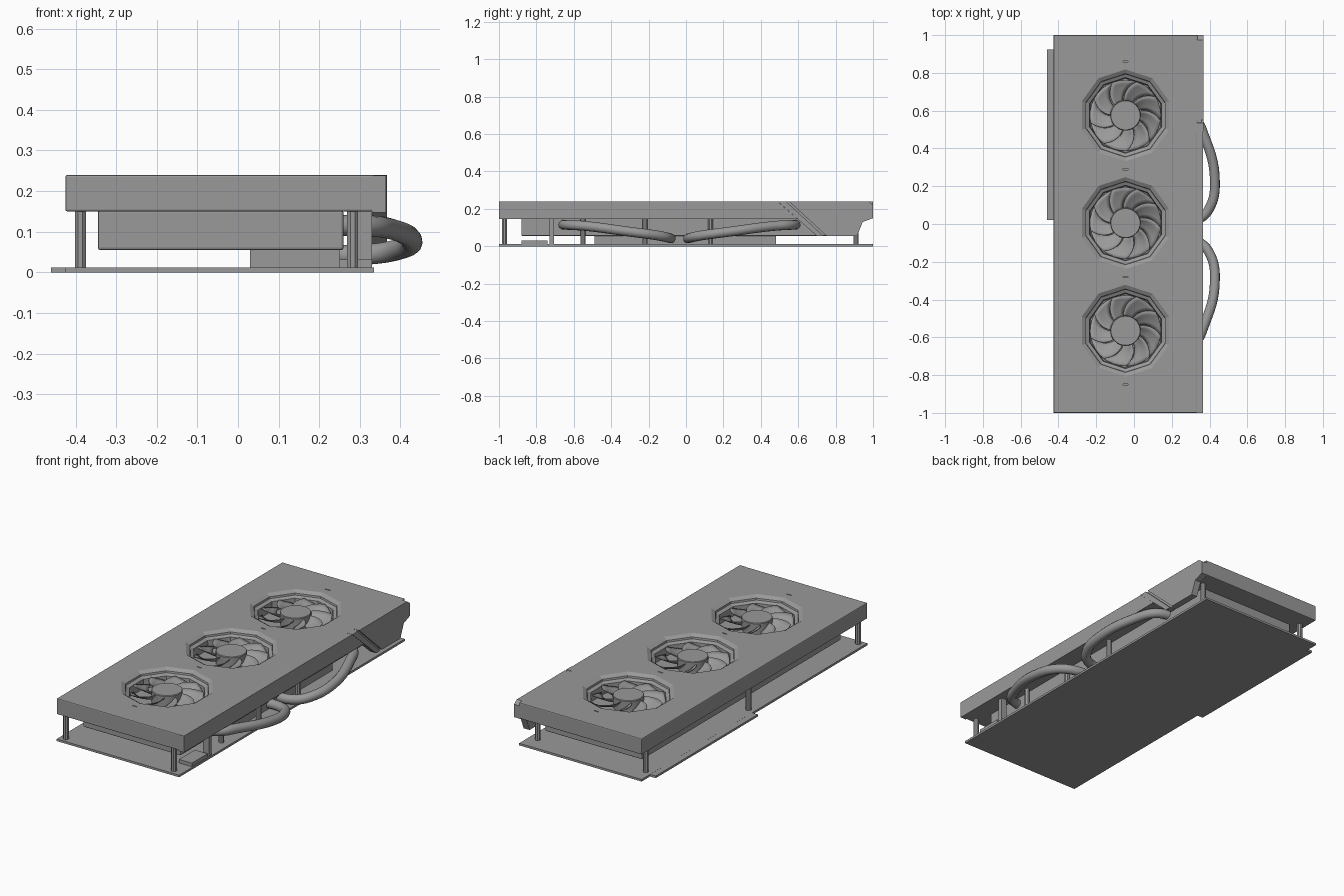
import bpy, bmesh, math
from mathutils import Vector

if "Cube" in bpy.data.objects:
    bpy.data.objects.remove(bpy.data.objects["Cube"])

grey = bpy.data.materials.new("mid_grey")
grey.use_nodes = True
GREY = (0.32, 0.32, 0.32, 1)
grey.diffuse_color = GREY
grey.node_tree.nodes["Principled BSDF"].inputs["Base Color"].default_value = GREY


def finish(name, bm, smooth=False):
    bmesh.ops.recalc_face_normals(bm, faces=bm.faces)
    mesh = bpy.data.meshes.new(name)
    bm.to_mesh(mesh)
    bm.free()
    mesh.materials.append(grey)
    ob = bpy.data.objects.new(name, mesh)
    bpy.context.collection.objects.link(ob)
    if smooth:
        activate(ob)
        bpy.ops.object.shade_smooth_by_angle(angle=math.radians(35))
    return ob


def activate(ob):
    bpy.ops.object.select_all(action='DESELECT')
    ob.select_set(True)
    bpy.context.view_layer.objects.active = ob


def box(name, x, y, z, bevel=0):
    bm = bmesh.new()
    bmesh.ops.create_cube(bm, size=1)
    for v in bm.verts:
        for i, (lo, hi) in enumerate((x, y, z)):
            v.co[i] = lo if v.co[i] < 0 else hi
    if bevel:
        bmesh.ops.bevel(bm, geom=bm.edges[:], offset=bevel, segments=2,
                        affect='EDGES', profile=0.5)
    return finish(name, bm)


def side_plate(name, outline, x0, x1):
    """Extrude a (y, z) outline along x."""
    bm = bmesh.new()
    face = bm.faces.new([bm.verts.new((x0, y, z)) for y, z in outline])
    out = bmesh.ops.extrude_face_region(bm, geom=[face])["geom"]
    for v in out:
        if isinstance(v, bmesh.types.BMVert):
            v.co.x = x1
    return finish(name, bm)


def turned(name, profile, sides, cx, cy, phase=0, smooth=False):
    """Closed solid with a (radius, z) profile around a vertical axis."""
    bm = bmesh.new()
    rings = []
    for r, z in profile:
        ring = []
        for i in range(sides):
            a = phase + math.tau * i / sides
            ring.append(bm.verts.new((cx + r * math.cos(a), cy + r * math.sin(a), z)))
        rings.append(ring)
    for a, b in zip(rings, rings[1:]):
        for i in range(sides):
            j = (i + 1) % sides
            bm.faces.new((a[i], a[j], b[j], b[i]))
    bm.faces.new(rings[0])
    bm.faces.new(rings[-1])
    return finish(name, bm, smooth)


def cut(target, cutter):
    mod = target.modifiers.new("cut", 'BOOLEAN')
    mod.operation = 'DIFFERENCE'
    mod.solver = 'EXACT'
    mod.object = cutter
    activate(target)
    bpy.ops.object.modifier_apply(modifier=mod.name)
    bpy.data.objects.remove(cutter)


def blades(name, cx, cy, count=9):
    bm = bmesh.new()
    radial, across = 6, 4
    for n in range(count):
        base = math.tau * n / count
        grid = []
        for i in range(radial + 1):
            t = i / radial
            r = 0.072 + 0.116 * t
            row = []
            for j in range(across + 1):
                s = j / across
                # the tip trails the root and the blade widens outwards
                a = base - 0.5 * t ** 1.5 + (s - 0.5) * (0.62 + 0.1 * t)
                z = 0.172 + 0.042 * s ** 1.3
                row.append(bm.verts.new((cx + r * math.cos(a), cy + r * math.sin(a), z)))
            grid.append(row)
        for i in range(radial):
            for j in range(across):
                bm.faces.new((grid[i][j], grid[i + 1][j],
                              grid[i + 1][j + 1], grid[i][j + 1]))
    ob = finish(name, bm, True)
    mod = ob.modifiers.new("thickness", 'SOLIDIFY')
    mod.thickness = 0.004
    return ob


# Circuit board with edge connector tab
box("circuit_board", (-0.425, 0.335), (-1, 1), (0, 0.012))
box("edge_connector", (-0.46, -0.42), (0.02, 0.925), (0, 0.0118))

# Heatsink, core block and small socket
box("heatsink", (-0.345, 0.26), (-0.88, 0.88), (0.055, 0.153), 0.006)
box("core_block", (0.03, 0.25), (-0.49, 0.48), (0.01, 0.06))
box("power_socket", (0.25, 0.33), (-0.88, -0.74), (0.01, 0.032))
box("socket_bracket", (0.295, 0.33), (-0.73, -0.705), (0.01, 0.153))

# Shroud with three ten-sided fan openings and small slots
FAN_X = -0.045
FAN_Y = (-0.565, 0.005, 0.575)
shroud = box("shroud", (-0.425, 0.337), (-1, 1), (0.15, 0.24), 0.005)
opening = [(0.196, 0.158), (0.200, 0.208), (0.219, 0.217),
           (0.221, 0.227), (0.243, 0.24), (0.250, 0.244)]
for y in FAN_Y:
    cut(shroud, turned("opening_cutter", opening, 10, FAN_X, y, math.radians(18)))
for i in range(4):
    y = -0.85 + 0.57 * i
    cut(shroud, box("slot_cutter", (FAN_X - 0.014, FAN_X + 0.014),
                    (y - 0.003, y + 0.003), (0.23, 0.25)))

# Fans
for label, y in zip(("front", "middle", "back"), FAN_Y):
    hub = [(0.078, 0.156), (0.08, 0.222), (0.077, 0.226)]
    turned(label + "_fan_hub", hub, 32, FAN_X, y, smooth=True)
    blades(label + "_fan_blades", FAN_X, y)

# Side trim: long strip, slanted bar and end panel
side_plate("side_strip", [(-1, 0.147), (-1, 0.239), (0.49, 0.239), (0.595, 0.147)],
           0.33, 0.365)
side_plate("slanted_bar", [(0.49, 0.24), (0.535, 0.24), (0.735, 0.055), (0.70, 0.055)],
           0.33, 0.367)
side_plate("slanted_groove", [(0.53, 0.238), (0.56, 0.238), (0.76, 0.057), (0.73, 0.057)],
           0.33, 0.358)
side_plate("end_panel", [(0.55, 0.24), (0.975, 0.24), (1, 0.222), (1, 0.15),
                         (0.945, 0.13), (0.915, 0.055), (0.752, 0.055)], 0.33, 0.367)

# Mounting posts between board and shroud
posts = [(-0.388, -0.97), (-0.388, 0), (-0.388, 0.91), (0.282, -0.97),
         (0.282, -0.55), (0.282, -0.22), (0.282, 0.13), (0.282, 0.91)]
for i, (x, y) in enumerate(posts):
    turned("post_%d" % (i + 1), [(0.0145, 0.008), (0.0145, 0.155)], 8, x, y,
           math.radians(22.5))


# Heat pipes, mirrored about a line between them
def heat_pipe(name, sign):
    path = [(0.22, 0.63, 0.115), (0.32, 0.595, 0.114), (0.372, 0.5, 0.108),
            (0.428, 0.27, 0.078), (0.40, 0.12, 0.058), (0.34, 0.06, 0.046),
            (0.2, 0.045, 0.04)]
    curve = bpy.data.curves.new(name, 'CURVE')
    curve.dimensions = '3D'
    curve.bevel_depth = 0.026
    curve.bevel_resolution = 4
    curve.use_fill_caps = True
    spline = curve.splines.new('BEZIER')
    spline.bezier_points.add(len(path) - 1)
    spline.resolution_u = 8
    for p, (x, y, z) in zip(spline.bezier_points, path):
        p.co = Vector((x, -0.035 + sign * y, z))
        p.handle_left_type = p.handle_right_type = 'AUTO'
    curve.materials.append(grey)
    ob = bpy.data.objects.new(name, curve)
    bpy.context.collection.objects.link(ob)


heat_pipe("front_heat_pipe", -1)
heat_pipe("back_heat_pipe", 1)
